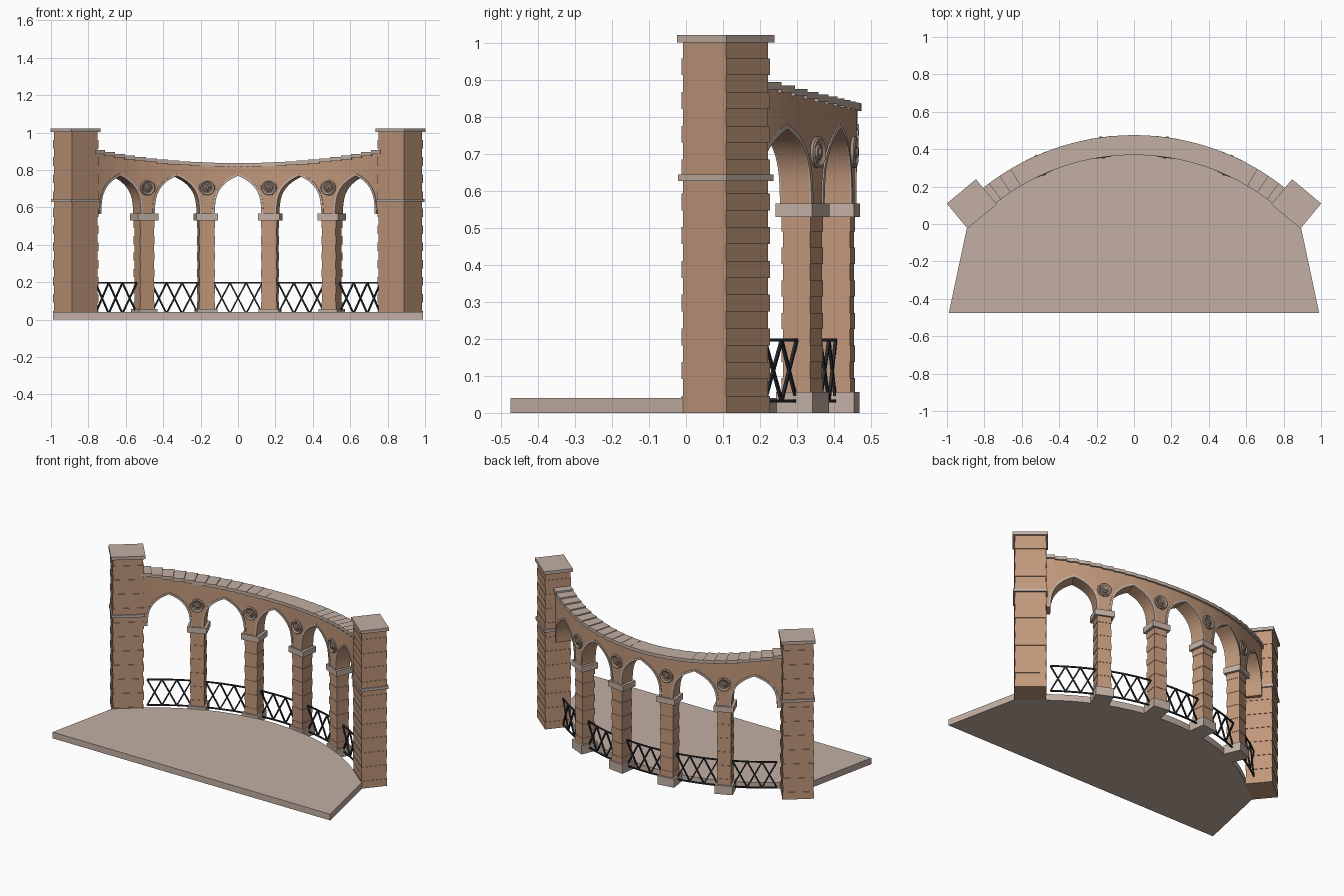
import bpy, bmesh, math
from mathutils import Vector, Matrix

cube = bpy.data.objects.get("Cube")
if cube:
    bpy.data.objects.remove(cube, do_unlink=True)

CENTRE_Y = -0.82          # centre of the curved plan
R_IN, R_OUT = 1.197, 1.284
R_MID = 1.243
BAY = math.radians(15.9)
HALF_OPEN = math.radians(6.0)
SPRING = 0.565


def material(name, rgb):
    m = bpy.data.materials.new(name)
    m.use_nodes = True
    m.diffuse_color = (*rgb, 1)
    m.node_tree.nodes["Principled BSDF"].inputs["Base Color"].default_value = (*rgb, 1)
    return m


brick = material("warm_brick", (0.53, 0.31, 0.195))
stone = material("pale_stone", (0.54, 0.43, 0.37))
carved = material("carved_stone", (0.40, 0.29, 0.225))
iron = material("dark_iron", (0.022, 0.024, 0.028))


def polar(a, r, z):
    return Vector((r * math.sin(a), CENTRE_Y + r * math.cos(a), z))


def finish(name, bm, mat, smooth=False):
    bmesh.ops.recalc_face_normals(bm, faces=bm.faces[:])
    me = bpy.data.meshes.new(name)
    bm.to_mesh(me)
    bm.free()
    me.materials.append(mat)
    ob = bpy.data.objects.new(name, me)
    bpy.context.collection.objects.link(ob)
    if smooth:
        bpy.ops.object.select_all(action="DESELECT")
        ob.select_set(True)
        bpy.context.view_layer.objects.active = ob
        bpy.ops.object.shade_smooth_by_angle(angle=math.radians(30))
    return ob


def box(bm, x, y, turn, w, d, z0, z1):
    m = (Matrix.Translation((x, y, (z0 + z1) / 2)) @ Matrix.Rotation(turn, 4, "Z")
         @ Matrix.Diagonal((w, d, z1 - z0, 1)))
    bmesh.ops.create_cube(bm, size=1, matrix=m)


def rod(bm, p, q, t):
    v = q - p
    m = (Matrix.Translation((p + q) / 2) @ v.to_track_quat("Z", "Y").to_matrix().to_4x4()
         @ Matrix.Diagonal((t, t, v.length, 1)))
    bmesh.ops.create_cube(bm, size=1, matrix=m)


def strip(bm, rings):
    """Closed bar through a list of four-cornered sections."""
    vs = [[bm.verts.new(p) for p in ring] for ring in rings]
    for a, b in zip(vs, vs[1:]):
        for i in range(4):
            j = (i + 1) % 4
            bm.faces.new((a[i], a[j], b[j], b[i]))
    bm.faces.new(vs[0])
    bm.faces.new(vs[-1])


def section(a, r0, r1, z0, z1):
    return [polar(a, r0, z0), polar(a, r1, z0), polar(a, r1, z1), polar(a, r0, z1)]


def crest(a):
    return 0.837 + 0.07 * (a / math.radians(38.6)) ** 2


# Pointed arch outline: fraction of half opening, height
half_arch = [(1, SPRING), (.985, .605), (.95, .64), (.89, .667), (.78, .695),
             (.62, .72), (.42, .741), (.2, .757), (0, .769)]
arch = [(-s, z) for s, z in half_arch] + [(s, z) for s, z in half_arch[-2::-1]]
bays = [i * BAY for i in range(-2, 3)]
piers = [(i - 1.5) * BAY for i in range(4)]

# Floor slab with curved back edge
bm = bmesh.new()
outline = [(-.99, -.475), (.99, -.475), (.89, -.005), (.755, .1)]
for i in range(41):
    p = polar(math.radians(38 - 1.9 * i), 1.19, 0)
    outline.append((p.x, p.y))
outline += [(-.755, .1), (-.89, -.005)]
face = bm.faces.new([bm.verts.new((x, y, 0)) for x, y in outline])
ext = bmesh.ops.extrude_face_region(bm, geom=[face])
bmesh.ops.translate(bm, vec=(0, 0, .04),
                    verts=[v for v in ext["geom"] if isinstance(v, bmesh.types.BMVert)])
finish("floor_slab", bm, stone)

# Curved arcade wall over the piers
bm = bmesh.new()
rings = [section(-2.5 * BAY, R_IN, R_OUT, SPRING, crest(2.5 * BAY) - .01)]
for c in bays:
    for s, z in arch:
        a = c + s * HALF_OPEN
        rings.append(section(a, R_IN, R_OUT, z, crest(a) - .01))
rings.append(section(2.5 * BAY, R_IN, R_OUT, SPRING, crest(2.5 * BAY) - .01))
strip(bm, rings)
finish("arcade_wall", bm, brick, True)

# Stone edging round each arch, front and back
for name, r0, r1 in (("front", R_IN - .004, R_IN + .002), ("back", R_OUT - .002, R_OUT + .004)):
    bm = bmesh.new()
    for c in bays:
        rings = []
        for i, (s, z) in enumerate(arch):
            p, q = arch[max(i - 1, 0)], arch[min(i + 1, len(arch) - 1)]
            t = Vector(((q[0] - p[0]) * HALF_OPEN * R_MID, q[1] - p[1])).normalized()
            a = c + s * HALF_OPEN
            a2, z2 = a - t.y * .012 / R_MID, z + t.x * .012
            rings.append([polar(a, r0, z), polar(a, r1, z), polar(a2, r1, z2), polar(a2, r0, z2)])
        strip(bm, rings)
    finish(name + "_arch_edging", bm, stone)

# Stepped coping blocks
bm = bmesh.new()
count = 26
step = 5 * BAY / count
for i in range(count):
    a = -2.5 * BAY + i * step
    top = crest(a + step / 2)
    strip(bm, [section(a + k * step / 2, 1.189, 1.295, top - .02, top) for k in range(3)])
finish("coping_blocks", bm, stone)

# Piers: brick courses, base and impost blocks
shafts, blocks = bmesh.new(), bmesh.new()
for a in piers:
    p = polar(a, R_MID - .002, 0)
    courses = 11
    h = (.535 - .05) / courses
    for i in range(courses):
        w = .085 - .005 * (i % 2)
        box(shafts, p.x, p.y, -a, w, w, .05 + i * h, .05 + (i + 1) * h)
    box(blocks, p.x, p.y, -a, .108, .108, 0, .056)
    box(blocks, p.x, p.y, -a, .118, .108, .53, .567)
finish("pier_shafts", shafts, brick)
finish("pier_bases_and_imposts", blocks, stone)

# End towers with brick courses, band and cap
towers, bands = bmesh.new(), bmesh.new()
TURN = math.radians(39.75)
for side in (-1, 1):
    x, y, turn = side * .8675, .1075, -side * TURN
    n = 22
    h = 1.005 / n
    for i in range(n):
        d = .006 * (i % 2)
        box(towers, x, y, turn, .184 - d, .157 - d, i * h, (i + 1) * h)
    box(bands, x, y, turn, .198, .171, .628, .645)
    box(bands, x, y, turn, .203, .174, 1.002, 1.022)
finish("end_towers", towers, brick)
finish("tower_bands_and_caps", bands, stone)

# Round medallions: turned profile on both wall faces over each pier
profile = [(.043, -.004), (.043, .007), (.037, .011), (.031, .007), (.027, .004),
           (.021, .004), (.018, .009), (.011, .010), (.007, .015), (0, .016)]
bm = bmesh.new()
SEG = 24
for a in piers:
    for r, out in ((R_IN, -1), (R_OUT, 1)):
        centre = polar(a, r, .705)
        radial = Vector((math.sin(a), math.cos(a), 0)) * out
        tangent = Vector((math.cos(a), -math.sin(a), 0))
        loops = []
        for rad, depth in profile[:-1]:
            loops.append([bm.verts.new(centre + radial * depth
                          + tangent * rad * math.cos(k * math.tau / SEG)
                          + Vector((0, 0, rad * math.sin(k * math.tau / SEG)))) for k in range(SEG)])
        tip = bm.verts.new(centre + radial * profile[-1][1])
        for lo, hi in zip(loops, loops[1:]):
            for k in range(SEG):
                j = (k + 1) % SEG
                bm.faces.new((lo[k], lo[j], hi[j], hi[k]))
        for k in range(SEG):
            bm.faces.new((loops[-1][k], loops[-1][(k + 1) % SEG], tip))
        bm.faces.new(loops[0])
finish("medallions", bm, carved, True)

# Iron railings: two rails and three crosses per bay
bm = bmesh.new()
LOW, HIGH, PANELS = .032, .197, 3
for c in bays:
    for i in range(PANELS):
        a = c + HALF_OPEN * (2 * i / PANELS - 1)
        b = a + 2 * HALF_OPEN / PANELS
        for za, zb in ((LOW, LOW), (HIGH, HIGH), (LOW, HIGH), (HIGH, LOW)):
            rod(bm, polar(a, R_MID, za), polar(b, R_MID, zb), .008)
finish("railings", bm, iron)
